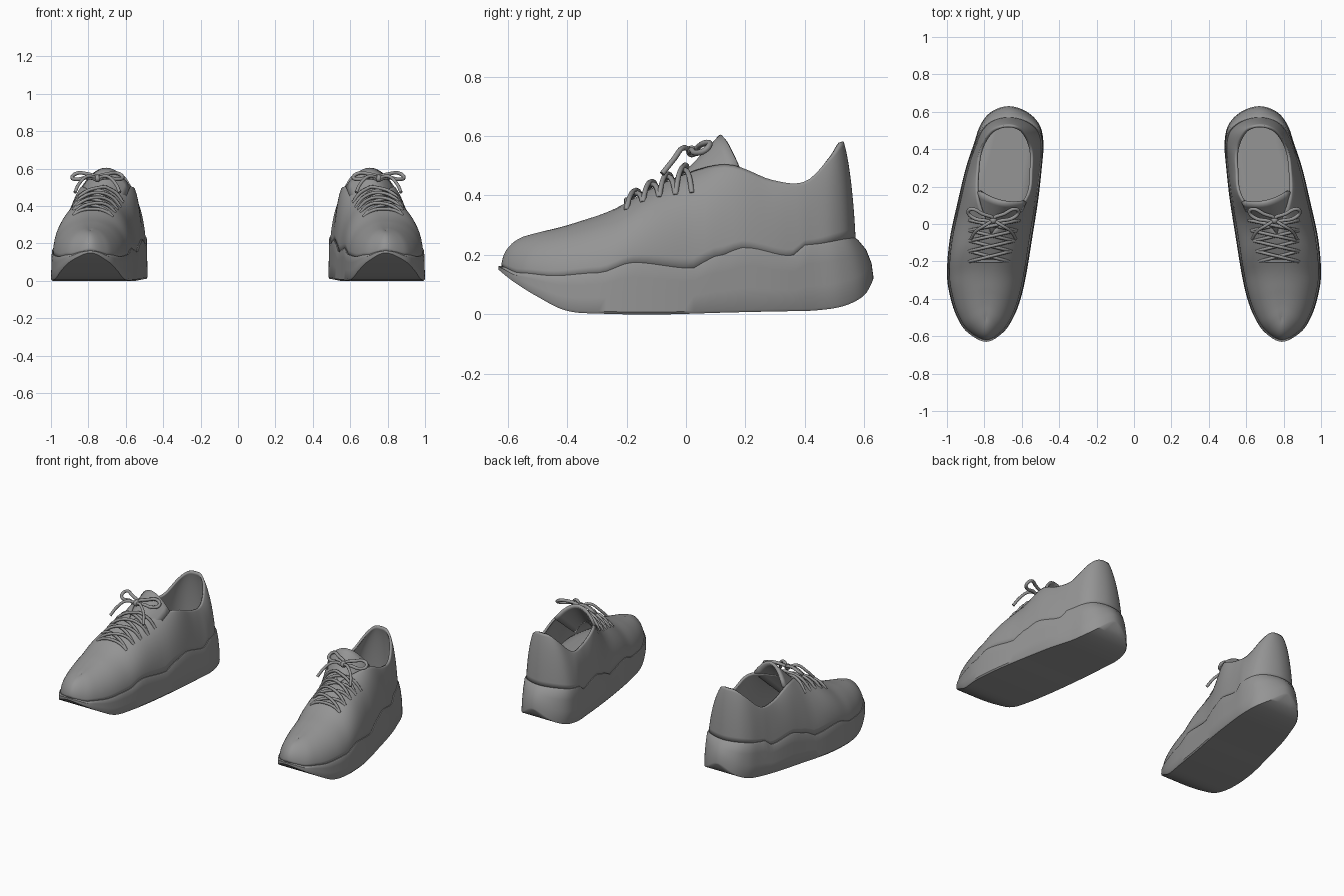
import bpy, bmesh, math
from mathutils import Vector, Matrix
from mathutils.bvhtree import BVHTree

if "Cube" in bpy.data.objects:
    bpy.data.objects.remove(bpy.data.objects["Cube"], do_unlink=True)

grey = bpy.data.materials.new("plain grey")
grey.use_nodes = True
tone = (0.3, 0.3, 0.3, 1)
grey.diffuse_color = tone
grey.node_tree.nodes["Principled BSDF"].inputs["Base Color"].default_value = tone

# Stations from toe to heel: y, centre, half width, underside height,
# then the upper's rim: y, centre, half width, height, and wall roundness
STATIONS = [
    (-.63, .79, 0, .15, -.50, .79, 0, .27, 1),
    (-.58, .795, .095, .11, -.47, .79, 0, .28, 1),
    (-.5, .795, .15, .06, -.42, .79, 0, .293, 1),
    (-.4, .793, .187, .012, -.35, .787, 0, .315, 1),
    (-.27, .788, .212, .002, -.24, .783, 0, .355, 1),
    (-.08, .765, .22, 0, -.06, .765, 0, .45, 1),
    (.13, .726, .214, .006, .13, .705, .13, .505, .6),
    (.3, .696, .203, .01, .29, .692, .147, .452, .5),
    (.43, .67, .186, .013, .40, .685, .137, .447, .5),
    (.53, .663, .158, .028, .485, .68, .095, .53, .5),
    (.6, .668, .095, .065, .52, .675, .05, .575, .5),
    (.63, .67, 0, .12, .53, .672, 0, .582, .5),
]
# Wavy seam between sole and upper: y, height
SEAM = [(-.63, .16), (-.57, .14), (-.45, .13), (-.3, .14), (-.18, .175), (.02, .155),
        (.1, .195), (.2, .225), (.36, .197), (.42, .235), (.63, .257)]


def spline_rows(table, steps=6):
    """Smoothly resample the stations; the ends are rounded by reflected rows."""
    def reflect(row):
        r = list(row)
        r[2], r[6] = -r[2], -r[6]
        return r
    t = [reflect(table[1])] + list(table) + [reflect(table[-2])]
    rows = []
    for i in range(1, len(t) - 2):
        for k in range(steps):
            f = k / steps
            rows.append([.5 * (2 * b + (c - a) * f + (2 * a - 5 * b + 4 * c - d) * f * f
                               + (3 * b - a - 3 * c + d) * f ** 3)
                         for a, b, c, d in zip(*t[i - 1:i + 3])])
    rows.append(list(table[-1]))
    for r in rows:
        r[6] = max(r[6], 0)
    return rows


ROWS = spline_rows(STATIONS)


def seam(y):
    for (y0, z0), (y1, z1) in zip(SEAM, SEAM[1:]):
        if y <= y1:
            f = max(0, (y - y0) / (y1 - y0))
            return z0 + (z1 - z0) * f * f * (3 - 2 * f)
    return SEAM[-1][1]


def ring(fn):
    return [fn(r, 1) for r in ROWS] + [fn(r, -1) for r in reversed(ROWS[1:-1])]


def loft(rings):
    bm = bmesh.new()
    layers = [[bm.verts.new(p) for p in r] for r in rings]
    n = len(layers[0])
    for a, b in zip(layers, layers[1:]):
        for i in range(n):
            j = (i + 1) % n
            bm.faces.new((a[i], a[j], b[j], b[i]))
    bmesh.ops.remove_doubles(bm, verts=bm.verts, dist=.0004)
    bmesh.ops.recalc_face_normals(bm, faces=bm.faces)
    return bm


def finish(obj):
    obj.data.materials.append(grey)
    bpy.context.collection.objects.link(obj)


def add_pair(name, bm, thickness=0, angle=40):
    """Left part and its mirrored right part."""
    for side in ("left", "right"):
        copy = bm.copy()
        if side == "right":
            copy.transform(Matrix.Scale(-1, 4, (1, 0, 0)))
            bmesh.ops.reverse_faces(copy, faces=copy.faces)
        mesh = bpy.data.meshes.new(f"{side}_{name}")
        copy.to_mesh(mesh)
        copy.free()
        obj = bpy.data.objects.new(f"{side}_{name}", mesh)
        finish(obj)
        if thickness:
            mod = obj.modifiers.new("thickness", "SOLIDIFY")
            mod.thickness = thickness
            mod.offset = -1
        bpy.ops.object.select_all(action="DESELECT")
        obj.select_set(True)
        bpy.context.view_layer.objects.active = obj
        bpy.ops.object.shade_smooth_by_angle(angle=math.radians(angle))


def add_lace_pair(name, points, radius=.009, closed=False):
    for side, sign in (("left", 1), ("right", -1)):
        curve = bpy.data.curves.new(f"{side}_{name}", "CURVE")
        curve.dimensions = "3D"
        curve.bevel_depth = radius
        curve.bevel_resolution = 2
        curve.resolution_u = 4
        curve.use_fill_caps = True
        s = curve.splines.new("BEZIER")
        s.bezier_points.add(len(points) - 1)
        s.use_cyclic_u = closed
        for bp, p in zip(s.bezier_points, points):
            bp.co = (p[0] * sign, p[1], p[2])
            bp.handle_left_type = bp.handle_right_type = "AUTO"
        finish(bpy.data.objects.new(f"{side}_{name}", curve))


# Sole: underside, side wall leaning in at the heel, and a top lip
def under(s, lift=0):
    return ring(lambda r, d: (r[1] + d * r[2] * s, r[0], r[3] + lift))


def wall(f, s=1, drop=0):
    def point(r, d):
        lean = max(0, (r[0] - .3) / .33) ** 2 * .05 * f * f
        low = r[3] + .008
        top = max(low + .004, seam(r[0]) - drop)
        return (r[1] + d * r[2] * s * (1 - .02 * f), r[0] * (1 if s == 1 else .985) - lean,
                low + (top - low) * f)
    return ring(point)


add_pair("sole", loft([under(0), under(.5), under(.97), wall(0), wall(.35), wall(.7),
                       wall(1, drop=.008), wall(1, .985), wall(1, .85)]))

# Upper: walls sweep from the seam to the rim, closing along the vamp
base = wall(1, .965, .006)
rim = ring(lambda r, d: (r[5] + d * r[6], r[4], r[7]))
roundness = [r[8] for r in ROWS] + [r[8] for r in reversed(ROWS[1:-1])]


def sweep(t):
    out = []
    for b, e, k in zip(base, rim, roundness):
        h = t + (1 - math.cos(t * math.pi / 2) - t) * k
        v = t + (math.sin(t * math.pi / 2) - t) * k
        out.append((b[0] + (e[0] - b[0]) * h, b[1] + (e[1] - b[1]) * h, b[2] + (e[2] - b[2]) * v))
    return out


upper = loft([sweep(i / 12) for i in range(13)])
add_pair("upper", upper, .014, 50)

# Footbed inside the shoe
add_pair("insole", loft([ring(lambda r, d, s=s: (r[1] + d * r[2] * s, r[0] * .9, .205))
                         for s in (0, .5, .87)]), .02)

# Tongue: an arched strip rising out of the throat
tongue = bmesh.new()
grid = []
for i in range(9):
    v = i / 8
    line = []
    for j in range(13):
        u = j / 6 - 1
        tip = .115 + .03 * u + .03 * u * u
        line.append(tongue.verts.new((.755 - .05 * v + u * (.1 + .03 * v), -.06 + (tip + .06) * v,
                                      .42 + .185 * v - .1 * u * u)))
    grid.append(line)
for a, b in zip(grid, grid[1:]):
    for j in range(12):
        tongue.faces.new((a[j], a[j + 1], b[j + 1], b[j]))
add_pair("tongue", tongue, .018)

# Laces: criss-crossing cords laid over the vamp and tongue
trees = [BVHTree.FromBMesh(b) for b in (upper, tongue)]


def on_top(x, y, lift):
    hits = [t.ray_cast(Vector((x, y, 2)), Vector((0, 0, -1)))[0] for t in trees]
    return (x, y, max(h.z for h in hits if h) + lift)


def cord(name, x0, y0, x1, y1, arch):
    pts = []
    for i in range(9):
        f = i / 8
        pts.append(on_top(x0 + (x1 - x0) * f, y0 + (y1 - y0) * f,
                          -.006 + arch * math.sin(f * math.pi) ** .5))
    add_lace_pair(name, pts)


levels = [(-.2 + .055 * i, .775 - .007 * i, .105 + .007 * i) for i in range(5)]
cord("lace_bar", levels[0][1] - .105, -.2, levels[0][1] + .105, -.2, .015)
for i, (lo, hi) in enumerate(zip(levels, levels[1:])):
    cord(f"lace_cross_a_{i}", lo[1] - lo[2], lo[0], hi[1] + hi[2], hi[0], .018)
    cord(f"lace_cross_b_{i}", lo[1] + lo[2], lo[0], hi[1] - hi[2], hi[0], .03)

# Bow: knot, two loops and two loose ends
knot = Vector((.752, .02, .548))
for side, d in (("outer", 1), ("inner", -1)):
    loop = [(0, 0, 0), (.06, .035, .025), (.115, .06, .025), (.135, .045, .005),
            (.11, .015, -.005), (.05, 0, .005)]
    add_lace_pair(f"bow_loop_{side}", [knot + Vector((d * x, y, z)) for x, y, z in loop], .01, True)
    tail = [(0, 0, 0), (.05, -.03, .012), (.095, -.06, -.025), (.12, -.1, -.075)]
    add_lace_pair(f"bow_end_{side}", [knot + Vector((d * x, y, z)) for x, y, z in tail])
bm = bmesh.new()
bmesh.ops.create_uvsphere(bm, u_segments=12, v_segments=8, radius=.02,
                          matrix=Matrix.Translation(knot))
add_pair("bow_knot", bm)
